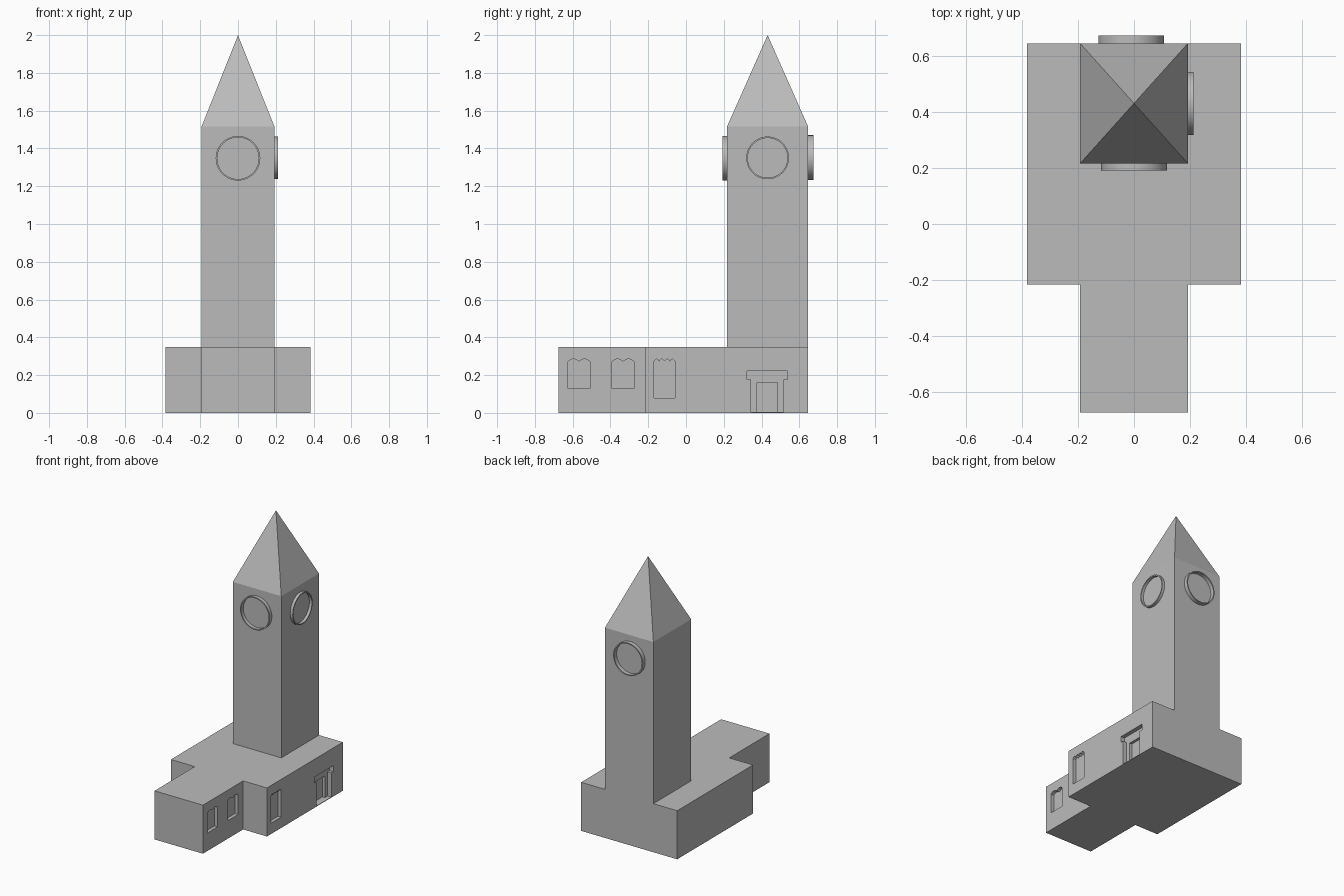
import bpy, bmesh, math
from mathutils import Matrix, Vector

if "Cube" in bpy.data.objects:
    bpy.data.objects.remove(bpy.data.objects["Cube"], do_unlink=True)

stone = bpy.data.materials.new("grey stone")
stone.use_nodes = True
colour = (0.5, 0.5, 0.5, 1)
stone.diffuse_color = colour
stone.node_tree.nodes["Principled BSDF"].inputs["Base Color"].default_value = colour


def finish(name, bm):
    bmesh.ops.recalc_face_normals(bm, faces=bm.faces)
    mesh = bpy.data.meshes.new(name)
    bm.to_mesh(mesh)
    bm.free()
    mesh.materials.append(stone)
    obj = bpy.data.objects.new(name, mesh)
    bpy.context.collection.objects.link(obj)
    return obj


def prism(name, outline, offset):
    """Extrude a closed outline of 3D points along an offset."""
    bm = bmesh.new()
    face = bm.faces.new([bm.verts.new(p) for p in outline])
    new = bmesh.ops.extrude_face_region(bm, geom=[face])["geom"]
    bmesh.ops.translate(bm, vec=offset,
                        verts=[v for v in new if isinstance(v, bmesh.types.BMVert)])
    # Keep the starting cap so that the prism is closed
    if face.is_valid is False or len(bm.faces) < len(outline) + 2:
        bm.faces.new([v for v in bm.verts][:len(outline)])
    return finish(name, bm)


def carve(target, profile, wall_x, depth):
    """Sink a (y, z) profile into a wall that faces +x."""
    cutter = prism("cutter", [(wall_x - depth, y, z) for y, z in profile],
                   Vector((depth + 0.03, 0, 0)))
    cutter.hide_render = True
    mod = target.modifiers.new("recess", 'BOOLEAN')
    mod.operation = 'DIFFERENCE'
    mod.solver = 'EXACT'
    mod.object = cutter
    bpy.context.view_layer.objects.active = target
    bpy.ops.object.modifier_apply(modifier=mod.name)
    bpy.data.objects.remove(cutter, do_unlink=True)


def scalloped(y0, y1, z0, z1, arches, rise=0.013, steps=5):
    """Window outline whose head is a row of shallow arches."""
    points = [(y0, z0), (y1, z0)]
    count = arches * steps
    for i in range(count + 1):
        lift = math.sin(math.pi * (i % steps) / steps)
        points.append((y1 + (y0 - y1) * i / count, z1 - rise + rise * lift))
    return points


# Body: wide hall with a narrow front wing
wing, hall, front, step, back, roof_z = 0.193, 0.383, -0.675, -0.217, 0.647, 0.35
half = [(wing, front), (wing, step), (hall, step), (hall, back)]
plan = half + [(-x, y) for x, y in reversed(half)]
body = prism("hall_and_wing", [(x, y, 0) for x, y in plan], Vector((0, 0, roof_z)))

# Windows
for y0, y1 in ((-0.625, -0.508), (-0.392, -0.275)):
    carve(body, scalloped(y0, y1, 0.13, 0.285, 2), wing, 0.025)
carve(body, scalloped(-0.17, -0.058, 0.078, 0.285, 4), hall, 0.025)

# Doorway with a wide head, and a deeper door inside it
mid = 0.43
side = [(0.085, 0.004), (0.085, 0.178), (0.108, 0.178), (0.108, 0.222)]
doorway = [(mid + y, z) for y, z in side] + [(mid - y, z) for y, z in reversed(side)]
carve(body, doorway, hall, 0.03)
door = [(mid - 0.055, 0.004), (mid + 0.055, 0.004),
        (mid + 0.055, 0.16), (mid - 0.055, 0.16)]
carve(body, door, hall, 0.05)

# Tower shaft
tower_y, tower_front, eaves = 0.432, 0.217, 1.515
corners = [(-wing, tower_front), (wing, tower_front), (wing, back), (-wing, back)]
prism("tower", [(x, y, roof_z) for x, y in corners], Vector((0, 0, eaves - roof_z)))

# Pyramid spire
bm = bmesh.new()
base = [bm.verts.new((x, y, eaves)) for x, y in corners]
tip = bm.verts.new((0, tower_y, 2))
bm.faces.new(base)
for i in range(4):
    bm.faces.new((base[i], base[(i + 1) % 4], tip))
finish("spire", bm)


def clock_rim(name, place, turn, radius, out):
    """Thin hollow ring standing out from a tower wall."""
    bm = bmesh.new()
    n, thick = 48, 0.008
    section = [(radius, -0.01), (radius, out), (radius - thick, out), (radius - thick, -0.01)]
    rings = []
    for r, z in section:
        rings.append([bm.verts.new((r * math.cos(a), r * math.sin(a), z))
                      for a in (2 * math.pi * i / n for i in range(n))])
    for k in range(4):
        a, b = rings[k], rings[(k + 1) % 4]
        for i in range(n):
            j = (i + 1) % n
            bm.faces.new((a[i], a[j], b[j], b[i]))
    bm.transform(Matrix.Translation(place) @ turn)
    obj = finish(name, bm)
    bpy.ops.object.select_all(action='DESELECT')
    obj.select_set(True)
    bpy.context.view_layer.objects.active = obj
    bpy.ops.object.shade_smooth_by_angle(angle=math.radians(30))


# Clock rims on the front, back and left walls
quarter = math.pi / 2
clock_rim("front_clock_rim", (0, tower_front, 1.348), Matrix.Rotation(quarter, 4, 'X'), 0.118, 0.025)
clock_rim("back_clock_rim", (-0.01, back, 1.352), Matrix.Rotation(-quarter, 4, 'X'), 0.118, 0.028)
clock_rim("left_clock_rim", (wing, tower_y, 1.35), Matrix.Rotation(quarter, 4, 'Y'), 0.113, 0.02)
